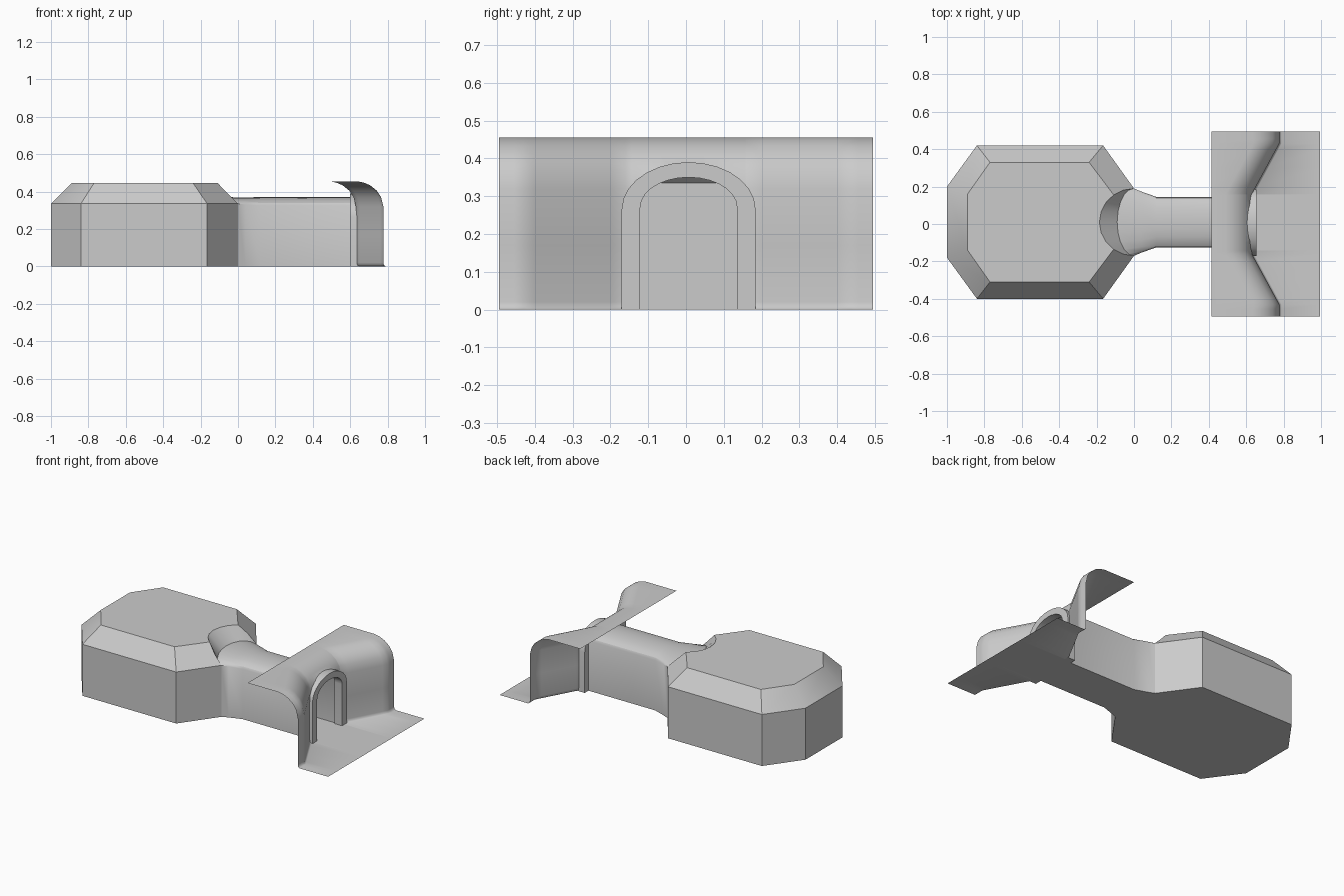
import bpy, bmesh
from math import sin, cos, pi, radians, sqrt

if "Cube" in bpy.data.objects:
    bpy.data.objects.remove(bpy.data.objects["Cube"])

CY = 0.01   # centre line of room and tunnel
N = 10      # segments in the half-round arcs


def build(name, faces, angle=30, recalc=True):
    """Make an object from a list of faces given as coordinate lists."""
    bm = bmesh.new()
    for f in faces:
        bm.faces.new([bm.verts.new(p) for p in f])
    bmesh.ops.remove_doubles(bm, verts=bm.verts, dist=1e-5)
    if recalc:
        bmesh.ops.recalc_face_normals(bm, faces=bm.faces)
    mesh = bpy.data.meshes.new(name)
    bm.to_mesh(mesh)
    bm.free()
    mesh.shade_smooth()
    mesh.set_sharp_from_angle(angle=radians(angle))
    obj = bpy.data.objects.new(name, mesh)
    bpy.context.collection.objects.link(obj)
    return obj


def strip(a, b):
    """Quads between two point rows; collapsed ones become triangles."""
    out = []
    for i in range(len(a) - 1):
        f = []
        for p in (a[i], a[i + 1], b[i + 1], b[i]):
            if p not in f:
                f.append(p)
        if len(f) > 2:
            out.append(f)
    return out


# Notch arc on the room roof (upper) and the arc where the tunnel roof starts (lower)
upper, lower = [], []
for i in range(N + 1):
    t = pi * i / N
    s = sin(t) if 0 < i < N else 0.0
    y = CY + 0.18 * cos(t)
    z = 0.445 if 2 <= i <= N - 2 else 0.335 + 0.11 * s / sin(2 * pi / N) * 1.0
    upper.append((-0.185 * s, y, z))
    lower.append((-0.09 * s, y, 0.335 + 0.035 * s))

# Octagonal room: walls, sloped roof edge, flat roof; open towards the tunnel
half_plan = [(0, .18), (-.165, .41), (-.84, .41), (-1, .19)]
half_roof = [None, (-.24, .32), (-.77, .32), (-.89, .15)]
plan = [(x, CY + y) for x, y in half_plan] + [(x, CY - y) for x, y in reversed(half_plan)]
floor = [(x, y, 0) for x, y in plan]
eave = [(x, y, .335) for x, y in plan]
eave[0], eave[-1] = upper[0], upper[-1]
roof = [(x, CY + y, .445) for x, y in half_roof[1:]]
roof = [upper[2]] + roof + [(x, 2 * CY - y, z) for x, y, z in reversed(roof)] + [upper[-3]]
faces = [floor] + strip(floor, eave)
faces += strip(eave[1:-1], roof[1:-1])
faces.append([eave[1], eave[0], upper[1], upper[2], roof[1]])
faces.append([eave[-2], eave[-1], upper[-2], upper[-3], roof[-2]])
faces.append(roof[1:-1] + list(reversed(upper[2:-2])))
faces += strip(upper, lower)
build("room", faces)


# Tunnel: flared mouth, then a constant arched section
def section(x, half, spring, rise):
    arc = [(x, CY + half * cos(pi * i / N), spring + rise * sin(pi * i / N)) for i in range(N + 1)]
    return [(x, CY + half, 0)] + arc + [(x, CY - half, 0)]


rings = [[floor[0]] + lower + [floor[-1]],
         section(.04, .163, .331, .038),
         section(.12, .135, .326, .044),
         section(.61, .135, .325, .045)]
faces = []
for a, b in zip(rings, rings[1:]):
    faces += strip(a + a[:1], b + b[:1])
build("tunnel", faces)


# Arched door frame
def arch(x, half, spring, rise, n=14):
    pts = [(x, .007 + half * cos(pi * i / n), spring + rise * sin(pi * i / n)) for i in range(n + 1)]
    return [(x, .007 + half, 0)] + pts + [(x, .007 - half, 0)]


loops = [arch(x, *dims) for x, dims in ((.6, (.177, .265, .125)), (.655, (.177, .265, .125)),
                                        (.655, (.128, .27, .08)), (.6, (.128, .27, .08)))]
faces = []
for k in range(4):
    faces += strip(loops[k], loops[(k + 1) % 4])
for e in (0, -1):
    faces.append([l[e] for l in loops])
build("door_frame", faces)

# Cliff face: folded sheet with a recessed middle, a top ledge and a ground apron
LIP = [(-.14, .455), (-.105, .448), (-.07, .433), (-.035, .405), (-.012, .37),
       (0, .32), (0, .17), (0, .02), (.003, .007), (.012, 0)]
HOLE = .15


def wall_x(y):
    # straight ends, slanted wings, flat middle
    t = min(max((abs(y) - .16) / .27, 0), 1)
    return .63 + .147 * t


def column(y, hole):
    w = wall_x(y)
    pts = [(.415, y, .455)]
    if hole:
        top = .265 + .105 * sqrt(max(0, 1 - ((y - .007) / HOLE) ** 2))
        return pts + [(w + dx, y, top + (z - top) * (z > top)) for dx, z in LIP[:7]]
    return pts + [(w + dx, y, z) for dx, z in LIP] + [(.995, y, 0)]


def sheet(ys, hole):
    out = []
    for a, b in zip(ys, ys[1:]):
        out += strip(column(a, hole), column(b, hole))
        if hole:
            out.append([(.6, a, 0), (.995, a, 0), (.995, b, 0), (.6, b, 0)])
    return out


y0, y1 = .007 - HOLE, .007 + HOLE
faces = sheet([-.495, -.455, -.43, -.40, -.30, -.20, -.16, y0], False)
faces += sheet([.007 - HOLE * cos(pi * i / 12) for i in range(13)], True)
faces += sheet([y1, .16, .20, .30, .40, .43, .455, .495], False)

# Drop the zero-area slivers along the opening
clean = []
for f in faces:
    pts = []
    for p in f:
        if all(sum((u - v) ** 2 for u, v in zip(p, q)) > 1e-9 for q in pts):
            pts.append(p)
    if len(pts) > 2:
        clean.append(pts)
build("cliff_face", clean, angle=50, recalc=False)
